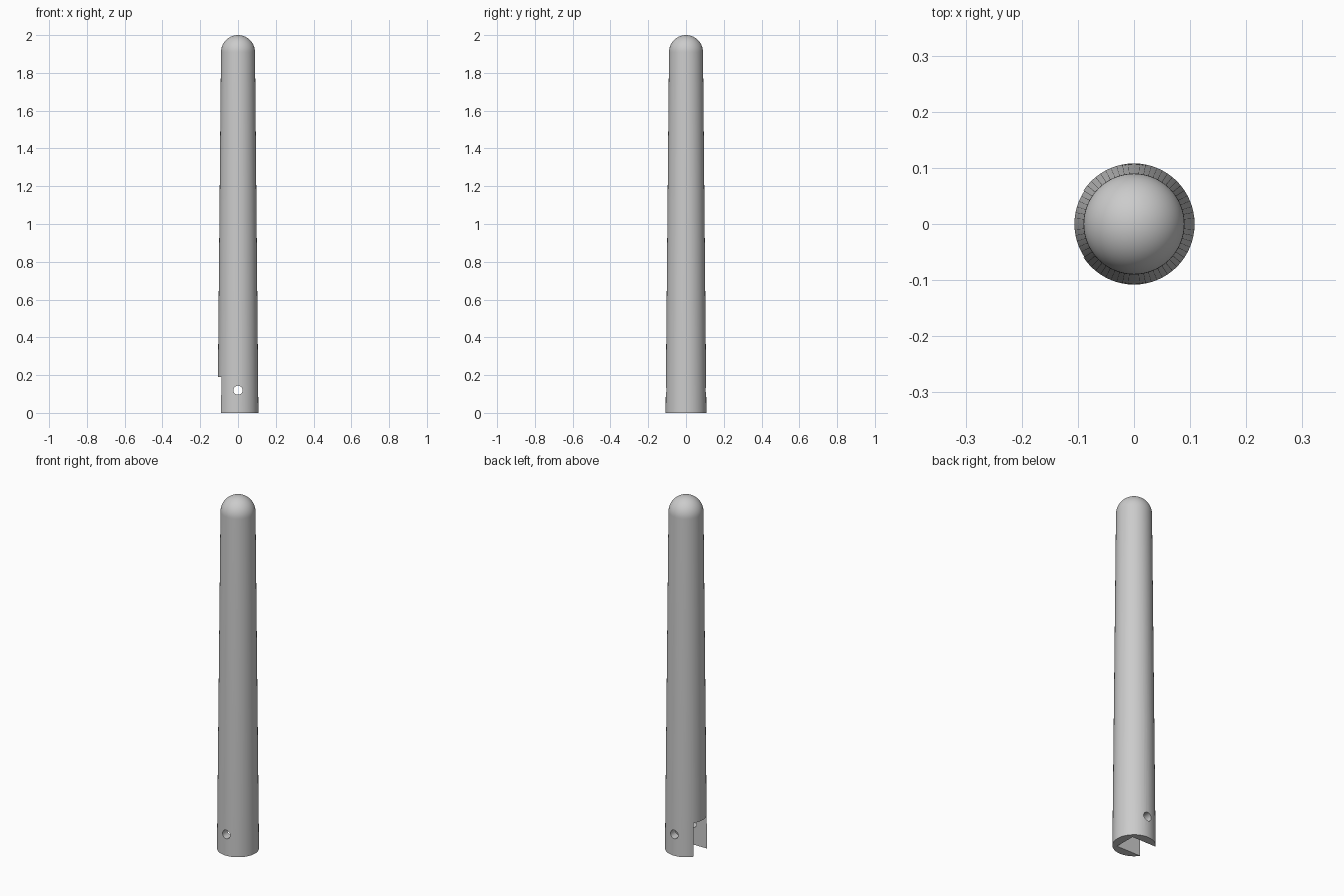
import bpy, bmesh, math
from mathutils import Matrix

if "Cube" in bpy.data.objects:
    bpy.data.objects.remove(bpy.data.objects["Cube"], do_unlink=True)

BASE_R, TOP_R, HEIGHT = 0.108, 0.09, 2.0
SOCKET, SOCKET_TOP = 0.06, 0.19      # half width and height of the square socket
HOLE_R, HOLE_Z = 0.024, 0.12
SIDES, DOME_STEPS = 64, 14

grey = bpy.data.materials.new("plain grey")
grey.use_nodes = True
colour = (0.6, 0.6, 0.6, 1)
grey.diffuse_color = colour
grey.node_tree.nodes["Principled BSDF"].inputs["Base Color"].default_value = colour


def add_object(name, bm):
    bmesh.ops.recalc_face_normals(bm, faces=bm.faces)
    mesh = bpy.data.meshes.new(name)
    bm.to_mesh(mesh)
    bm.free()
    mesh.materials.append(grey)
    obj = bpy.data.objects.new(name, mesh)
    bpy.context.collection.objects.link(obj)
    return obj


# Tapered shaft with a domed tip, revolved from its profile
dome_z = HEIGHT - TOP_R
profile = [(0, 0), (BASE_R, 0), (TOP_R, dome_z)]
for i in range(1, DOME_STEPS + 1):
    a = math.pi / 2 * i / DOME_STEPS
    profile.append((TOP_R * math.cos(a), dome_z + TOP_R * math.sin(a)))
bm = bmesh.new()
verts = [bm.verts.new((r, 0, z)) for r, z in profile]
edges = [bm.edges.new(pair) for pair in zip(verts, verts[1:])]
bmesh.ops.spin(bm, geom=verts + edges, cent=(0, 0, 0), axis=(0, 0, 1),
               angle=math.tau, steps=SIDES, use_duplicate=False)
bmesh.ops.remove_doubles(bm, verts=bm.verts, dist=1e-5)
bmesh.ops.dissolve_limit(bm, angle_limit=0.001, verts=bm.verts, edges=bm.edges)
shaft = add_object("shaft", bm)

# Square socket, open at the base and on one side
bm = bmesh.new()
bmesh.ops.create_cube(bm, size=1)
x_far = -0.2
depth = SOCKET_TOP + 0.1
bmesh.ops.scale(bm, vec=(SOCKET - x_far, 2 * SOCKET, depth), verts=bm.verts)
bmesh.ops.translate(bm, vec=((SOCKET + x_far) / 2, 0, SOCKET_TOP - depth / 2), verts=bm.verts)
socket_cutter = add_object("socket_cutter", bm)

# Pin hole through front and back
bm = bmesh.new()
turn = Matrix.Translation((0, 0, HOLE_Z)) @ Matrix.Rotation(math.pi / 2, 4, "X")
bmesh.ops.create_cone(bm, cap_ends=True, segments=32, radius1=HOLE_R,
                      radius2=HOLE_R, depth=0.5, matrix=turn)
hole_cutter = add_object("pin_hole_cutter", bm)

bpy.context.view_layer.objects.active = shaft
for cutter in (socket_cutter, hole_cutter):
    mod = shaft.modifiers.new(cutter.name, "BOOLEAN")
    mod.operation, mod.solver, mod.object = "DIFFERENCE", "EXACT", cutter
    bpy.ops.object.modifier_apply(modifier=mod.name)
    bpy.data.objects.remove(cutter, do_unlink=True)

# Smooth sides, crisp cut edges
bpy.ops.object.select_all(action="DESELECT")
shaft.select_set(True)
bpy.ops.object.shade_smooth_by_angle(angle=math.radians(30))
